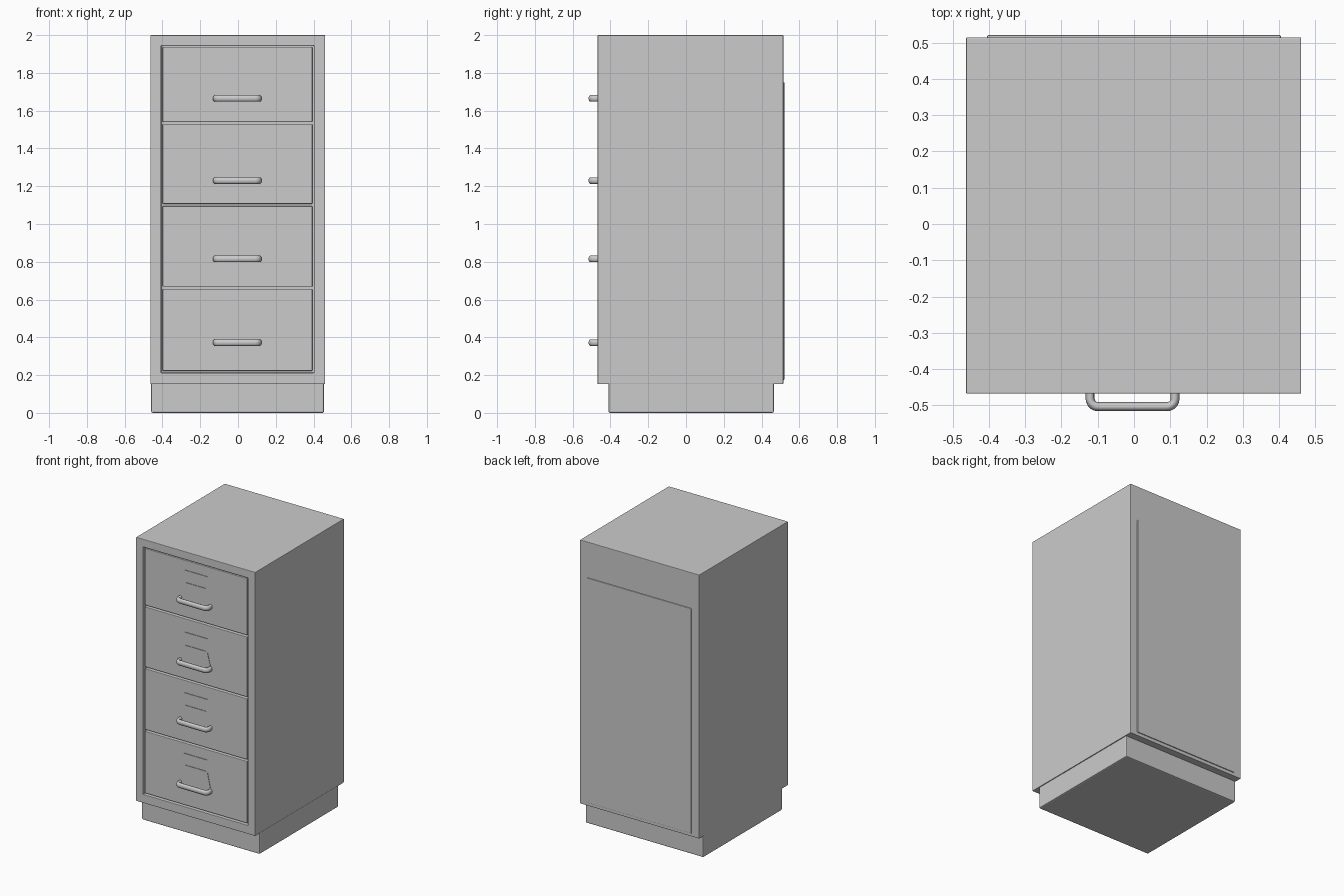
import bpy, bmesh, math

if "Cube" in bpy.data.objects:
    bpy.data.objects.remove(bpy.data.objects["Cube"])

grey = bpy.data.materials.new("grey painted steel")
grey.diffuse_color = (0.6, 0.6, 0.6, 1)
grey.use_nodes = True
grey.node_tree.nodes["Principled BSDF"].inputs["Base Color"].default_value = grey.diffuse_color


def finish(name, bm, bevel=0.0):
    bmesh.ops.recalc_face_normals(bm, faces=bm.faces)
    me = bpy.data.meshes.new(name)
    bm.to_mesh(me)
    bm.free()
    me.materials.append(grey)
    ob = bpy.data.objects.new(name, me)
    bpy.context.collection.objects.link(ob)
    if bevel:
        mod = ob.modifiers.new("soft edges", 'BEVEL')
        mod.width = bevel
        mod.segments = 2
        mod.limit_method = 'ANGLE'
    return ob


def add_box(bm, x0, x1, y0, y1, z0, z1):
    vs = bmesh.ops.create_cube(bm, size=1)["verts"]
    for v in vs:
        v.co = ((x0 + x1) / 2 + v.co.x * (x1 - x0),
                (y0 + y1) / 2 + v.co.y * (y1 - y0),
                (z0 + z1) / 2 + v.co.z * (z1 - z0))


def box(name, *dims, bevel=0.0):
    bm = bmesh.new()
    add_box(bm, *dims)
    return finish(name, bm, bevel)


# Cabinet shell: box whose front is inset and pushed in to hold the drawers
FRONT = -0.468
bm = bmesh.new()
add_box(bm, -0.463, 0.461, FRONT, 0.515, 0.152, 2.0)
bm.faces.ensure_lookup_table()
front = min(bm.faces, key=lambda f: f.calc_center_median().y)
bmesh.ops.inset_individual(bm, faces=[front], thickness=0.04)
for v in front.verts:
    v.co.x = -0.407 if v.co.x < 0 else 0.402
    v.co.z = 0.212 if v.co.z < 1 else 1.945
pocket = bmesh.ops.extrude_discrete_faces(bm, faces=[front])["faces"][0]
for v in pocket.verts:
    v.co.y += 0.03
finish("cabinet_shell", bm, 0.003)

# Plinth and raised back panel
box("plinth", -0.46, 0.455, -0.41, 0.465, 0.0, 0.16, bevel=0.008)
box("back_panel", -0.405, 0.405, 0.505, 0.521, 0.175, 1.75, bevel=0.003)


# Bar handle: rounded U path with a tube section, taller than deep
def handle(name, z):
    r, x, y_bar = 0.0125, 0.117, -0.504
    corner = 0.022
    pts = [(-x, -0.455)]
    for cx, a0 in ((-x + corner, 180), (x - corner, 270)):
        for i in range(6):
            a = math.radians(a0 + i * 18)
            pts.append((cx + corner * math.cos(a),
                        y_bar + corner + corner * math.sin(a)))
    pts.append((x, -0.455))
    cu = bpy.data.curves.new(name, 'CURVE')
    cu.dimensions = '3D'
    cu.bevel_depth = r
    cu.bevel_resolution = 3
    cu.use_fill_caps = True
    sp = cu.splines.new('POLY')
    sp.points.add(len(pts) - 1)
    for p, (px, py) in zip(sp.points, pts):
        p.co = (px - 0.004, py, 0, 1)
    tmp = bpy.data.objects.new(name + "_path", cu)
    bpy.context.collection.objects.link(tmp)
    bpy.context.view_layer.update()
    me = bpy.data.meshes.new_from_object(
        tmp.evaluated_get(bpy.context.evaluated_depsgraph_get()))
    bpy.data.objects.remove(tmp)
    bm = bmesh.new()
    bm.from_mesh(me)
    bpy.data.meshes.remove(me)
    for v in bm.verts:
        v.co.z = v.co.z * 1.45 + z
    for f in bm.faces:
        f.smooth = True
    return finish(name, bm)


# Label holder: thin four-sided frame
def label_frame(name, y, z0, z1):
    bm = bmesh.new()
    x0, x1, w = -0.09, 0.09, 0.009
    for a in ((x0, x1, z0, z0 + w), (x0, x1, z1 - w, z1),
              (x0, x0 + w, z0 + w, z1 - w), (x1 - w, x1, z0 + w, z1 - w)):
        add_box(bm, a[0], a[1], y - 0.004, y + 0.002, a[2], a[3])
    return finish(name, bm)


# Flared plate between label and handle
def flared_plate(name, y, z0, z1):
    bm = bmesh.new()
    add_box(bm, -0.09, 0.09, y - 0.003, y + 0.002, z0, z1)
    for v in bm.verts:
        if v.co.z < (z0 + z1) / 2:
            v.co.x *= 1.3
    return finish(name, bm)


# Drawers, bottom to top: z range, handle height, label range, flared plate
drawers = [(0.222, 0.656, 0.372, 0.495, 0.585, True),
           (0.668, 1.095, 0.815, 0.915, 1.01, False),
           (1.107, 1.528, 1.23, 1.335, 1.435, True),
           (1.540, 1.937, 1.665, 1.775, 1.87, False)]
Y = -0.464
for i, (z0, z1, hz, l0, l1, flared) in enumerate(drawers, 1):
    box(f"drawer_{i}", -0.399, 0.394, Y, -0.43, z0, z1, bevel=0.004)
    handle(f"handle_{i}", hz)
    label_frame(f"label_holder_{i}", Y, l0, l1)
    if flared:
        flared_plate(f"handle_plate_{i}", Y, hz, l0)
